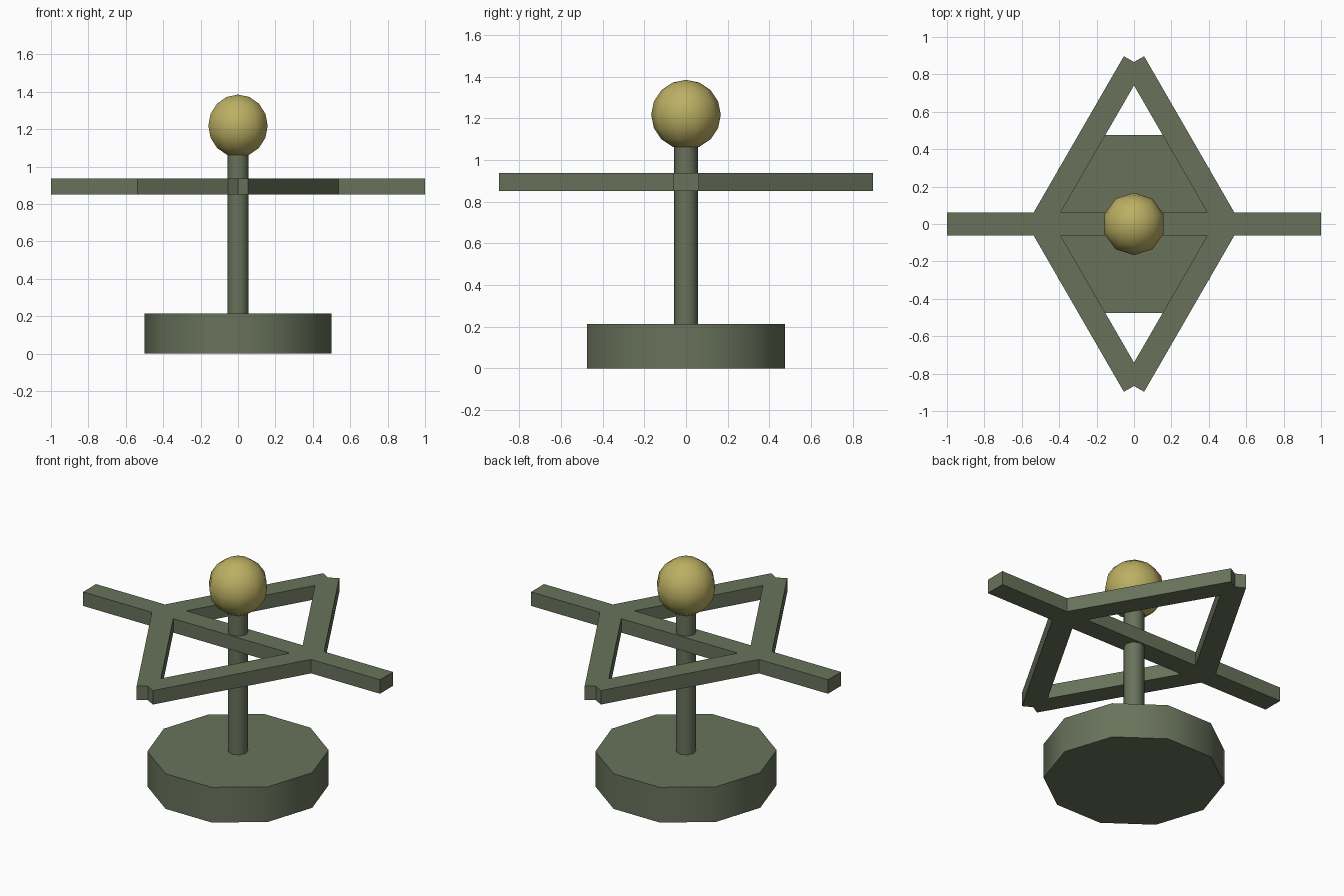
import bpy, math

if "Cube" in bpy.data.objects:
    bpy.data.objects.remove(bpy.data.objects["Cube"])

def material(name, rgb):
    m = bpy.data.materials.new(name)
    m.diffuse_color = (*rgb, 1)
    m.use_nodes = True
    m.node_tree.nodes["Principled BSDF"].inputs["Base Color"].default_value = m.diffuse_color
    return m

green = material("grey_green", (0.14, 0.17, 0.105))
gold = material("dull_gold", (0.50, 0.43, 0.125))

def finish(name, mat, smooth=None):
    ob = bpy.context.object
    ob.name = name
    ob.data.materials.append(mat)
    if smooth:
        bpy.ops.object.shade_smooth_by_angle(angle=math.radians(smooth))
    return ob

def cylinder(name, sides, radius, z0, z1):
    # rotated so that a corner lies on the x axis
    bpy.ops.mesh.primitive_cylinder_add(vertices=sides, radius=radius, depth=z1 - z0,
                                        location=(0, 0, (z0 + z1) / 2),
                                        rotation=(0, 0, math.pi / 2))
    return finish(name, green, 50)

BAR_W, BAR_Z0, BAR_Z1 = 0.125, 0.852, 0.937

def bar(name, a, b):
    # flat bar between two points in plan
    dx, dy = b[0] - a[0], b[1] - a[1]
    bpy.ops.mesh.primitive_cube_add(
        size=1, location=((a[0] + b[0]) / 2, (a[1] + b[1]) / 2, (BAR_Z0 + BAR_Z1) / 2),
        rotation=(0, 0, math.atan2(dy, dx)))
    bpy.context.object.scale = (math.hypot(dx, dy), BAR_W, BAR_Z1 - BAR_Z0)
    return finish(name, green)

# Base and post
cylinder("base", 10, 0.5, 0, 0.214)
cylinder("post", 8, 0.057, 0.2, 1.12)

# Long cross bar and the four diamond bars
bar("cross_bar", (-1, 0), (1, 0))
tip = math.sqrt(3) / 2
for sx, side in ((-1, "left"), (1, "right")):
    for sy, end in ((-1, "front"), (1, "back")):
        bar(f"diamond_bar_{end}_{side}", (sx * 0.5, 0), (0, sy * tip))

# Ball on top
bpy.ops.mesh.primitive_uv_sphere_add(segments=10, ring_count=8, radius=0.167,
                                     location=(0, 0, 1.218))
finish("ball", gold, 60)
